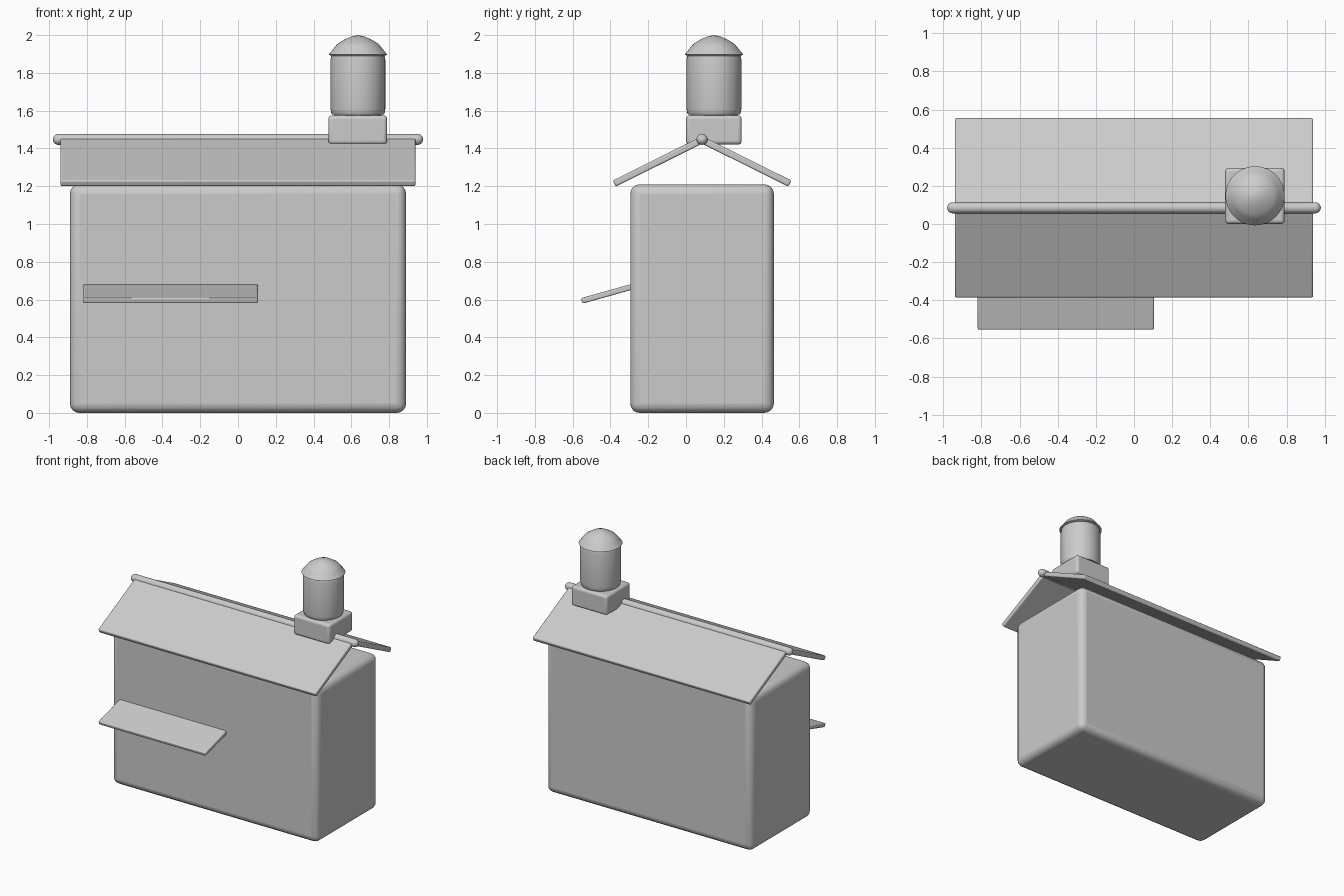
import bpy
import bmesh
from math import atan2, cos, hypot, pi, sin
from mathutils import Matrix

default = bpy.data.objects.get("Cube")
if default:
    bpy.data.objects.remove(default, do_unlink=True)

grey = bpy.data.materials.new("plain_grey")
grey.use_nodes = True
colour = (0.6, 0.6, 0.6, 1)
grey.diffuse_color = colour
grey.node_tree.nodes["Principled BSDF"].inputs["Base Color"].default_value = colour


def finish(name, bm, bevel=0, segments=4):
    """Turn a bmesh into a smooth, optionally bevelled object."""
    bmesh.ops.recalc_face_normals(bm, faces=bm.faces)
    mesh = bpy.data.meshes.new(name)
    bm.to_mesh(mesh)
    bm.free()
    mesh.materials.append(grey)
    obj = bpy.data.objects.new(name, mesh)
    bpy.context.collection.objects.link(obj)
    if bevel:
        mod = obj.modifiers.new("rounded_edges", "BEVEL")
        mod.width = bevel
        mod.segments = segments
        mod.limit_method = "ANGLE"
    bpy.ops.object.select_all(action="DESELECT")
    obj.select_set(True)
    bpy.context.view_layer.objects.active = obj
    bpy.ops.object.shade_smooth_by_angle(angle=pi / 5)
    return obj


def box(name, low, high, bevel):
    size = [b - a for a, b in zip(low, high)]
    centre = [(a + b) / 2 for a, b in zip(low, high)]
    bm = bmesh.new()
    matrix = Matrix.Translation(centre) @ Matrix.Diagonal((*size, 1))
    bmesh.ops.create_cube(bm, size=1, matrix=matrix)
    return finish(name, bm, bevel)


def slab(name, x0, x1, start, end, thickness):
    """Tilted board whose centre line runs between two (y, z) points."""
    dy, dz = end[0] - start[0], end[1] - start[1]
    centre = ((x0 + x1) / 2, (start[0] + end[0]) / 2, (start[1] + end[1]) / 2)
    bm = bmesh.new()
    matrix = (Matrix.Translation(centre) @ Matrix.Rotation(atan2(dz, dy), 4, "X")
              @ Matrix.Diagonal((x1 - x0, hypot(dy, dz), thickness, 1)))
    bmesh.ops.create_cube(bm, size=1, matrix=matrix)
    return finish(name, bm, thickness * 0.25, 3)


def lathe(name, profile, matrix, steps=48):
    """Spin a (radius, height) profile around the local z axis."""
    bm = bmesh.new()
    verts = [bm.verts.new((r, 0, z)) for r, z in profile]
    edges = [bm.edges.new(pair) for pair in zip(verts, verts[1:])]
    bmesh.ops.spin(bm, geom=verts + edges, cent=(0, 0, 0), axis=(0, 0, 1),
                   angle=2 * pi, steps=steps)
    bmesh.ops.remove_doubles(bm, verts=bm.verts, dist=0.0005)
    bm.transform(matrix)
    return finish(name, bm)


# House body
box("house_body", (-0.89, -0.295, 0), (0.89, 0.465, 1.21), 0.05)

# Roof panels on both sides of the ridge
ridge_y, ridge_z = 0.085, 1.445
for side, name in ((-1, "front_roof_panel"), (1, "back_roof_panel")):
    slab(name, -0.94, 0.94, (ridge_y, ridge_z),
         (ridge_y + side * 0.465, 1.214), 0.036)

# Round-ended ridge pole
pole_radius, pole_half = 0.029, 0.98
arc = [(pole_radius * sin(i * pi / 12), pole_radius * cos(i * pi / 12))
       for i in range(7)]
straight = pole_half - pole_radius
capsule = [(r, straight + h) for r, h in arc]
capsule += [(r, -h) for r, h in reversed(capsule)]
lathe("ridge_pole", capsule,
      Matrix.Translation((0, ridge_y, 1.448)) @ Matrix.Rotation(pi / 2, 4, "Y"), 24)

# Front awning
slab("front_awning", -0.82, 0.105, (-0.27, 0.672), (-0.552, 0.593), 0.03)

# Chimney: square base, round stack, domed cap
box("chimney_base", (0.478, 0, 1.42), (0.79, 0.295, 1.575), 0.02)
flue = Matrix.Translation((0.635, 0.148, 0))
lathe("chimney_stack", [(0, 1.56), (0.125, 1.56), (0.125, 1.58), (0.137, 1.58),
                        (0.142, 1.59), (0.145, 1.61), (0.145, 1.87),
                        (0.141, 1.89), (0.13, 1.9), (0, 1.9)], flue)
lathe("chimney_cap", [(0, 1.892), (0.145, 1.892), (0.155, 1.897), (0.125, 1.934),
                      (0.112, 1.95), (0.095, 1.962), (0.065, 1.98),
                      (0.03, 1.994), (0, 2.0)], flue)
